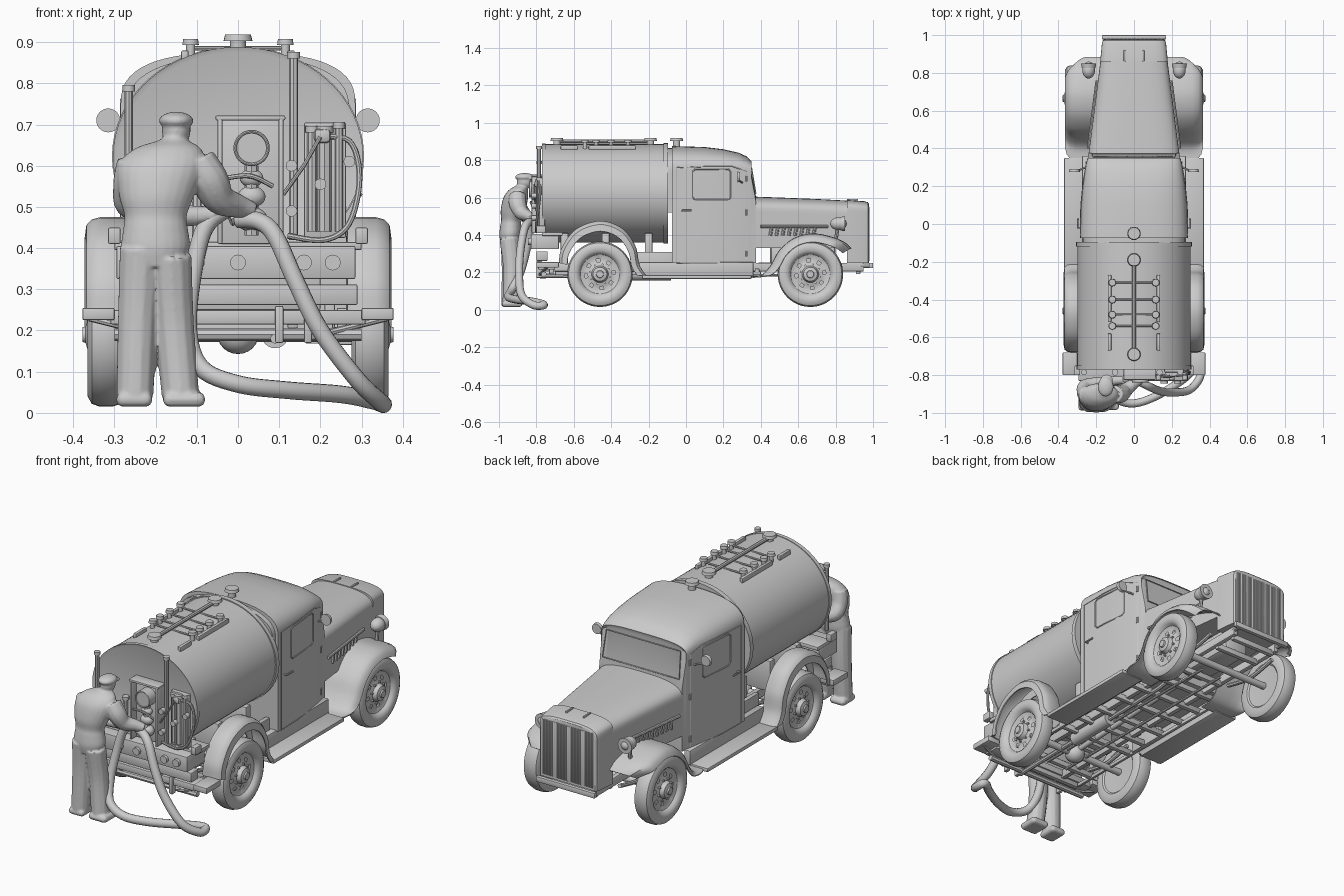
import bpy, bmesh, math
from mathutils import Matrix, Vector
C, S, PI = math.cos, math.sin, math.pi

def link(name, data):
    ob = bpy.data.objects.new(name, data)
    bpy.context.collection.objects.link(ob)
    return ob

def make(name, bm):
    bmesh.ops.recalc_face_normals(bm, faces=bm.faces)
    me = bpy.data.meshes.new(name)
    bm.to_mesh(me)
    return link(name, me)

def loft(name, rings, closed=True, skip=lambda i, j: False):
    bm = bmesh.new()
    vs = [[bm.verts.new(p) for p in r] for r in rings]
    n = len(vs[0])
    for i in range(len(vs) - 1):
        for j in range(n if closed else n - 1):
            if not skip(i, j):
                bm.faces.new((vs[i][j], vs[i][(j + 1) % n], vs[i + 1][(j + 1) % n], vs[i + 1][j]))
    if closed:
        bm.faces.new(vs[0])
        bm.faces.new(vs[-1])
    return make(name, bm)

def box(name, x0, x1, y0, y1, z0, z1, bev=0.004):
    bm = bmesh.new()
    bmesh.ops.create_cube(bm, size=1, matrix=Matrix.Translation(((x0 + x1) / 2, (y0 + y1) / 2, (z0 + z1) / 2))
                          @ Matrix.Diagonal((abs(x1 - x0), y1 - y0, z1 - z0, 1)))
    ob = make(name, bm)
    m = ob.modifiers.new("bevel", 'BEVEL')
    m.width, m.segments = bev, 2
    return ob

def cyl(name, a, b, r, r2=None, n=24):
    a, b = Vector(a), Vector(b)
    bm = bmesh.new()
    bmesh.ops.create_cone(bm, cap_ends=True, segments=n, radius1=r, radius2=r2 or r, depth=(b - a).length,
                          matrix=Matrix.Translation((a + b) / 2) @ (b - a).to_track_quat('Z', 'Y').to_matrix().to_4x4())
    return make(name, bm)

def ball(name, c, r):
    bm = bmesh.new()
    bmesh.ops.create_uvsphere(bm, u_segments=20, v_segments=12, radius=1, matrix=Matrix.Translation(c) @ Matrix.Diagonal((*r, 1)))
    return make(name, bm)

def smooth(p, n=6):
    out = []
    for i in range(len(p) - 1):
        for t in (k / n for k in range(n)):
            out.append(tuple(.5 * (2 * b + (c - a) * t + (2 * a - 5 * b + 4 * c - d) * t * t + (3 * b - a - 3 * c + d) * t ** 3)
                             for a, b, c, d in zip(p[max(i - 1, 0)], p[i], p[i + 1], p[min(i + 2, len(p) - 1)])))
    return out + [p[-1]]

def tube(name, pts, r=.006, curved=False, cyclic=False, res=2):
    cu = bpy.data.curves.new(name, 'CURVE')
    cu.dimensions, cu.bevel_depth, cu.bevel_resolution, cu.use_fill_caps = '3D', 1, res, True
    pts = smooth(pts) if curved else pts
    sp = cu.splines.new('POLY')
    sp.points.add(len(pts) - 1)
    sp.use_cyclic_u = cyclic
    for q, p in zip(sp.points, pts):
        q.co, q.radius = (*p[:3], 1), p[3] if len(p) > 3 else r
    return link(name, cu)

def arch(y, w, z0, z1, rz, e, n=28):
    # body cross-section: straight sides under a rounded top
    cs = [(C(PI * k / n), max(S(PI * k / n), 0)) for k in range(n + 1)]
    top = [(math.copysign(abs(c) ** (2 / e), c) * w, y, z1 - rz + rz * s ** (2 / e)) for c, s in cs]
    return [(w, y, z0)] + top + [(-w, y, z0)]

def ellipse(x, z, a, b, y, n):
    return [(x + a * C(2 * PI * i / n), y, z + b * S(2 * PI * i / n)) for i in range(n)]

# tank with end flanges
loft("tank", [ellipse(0, .622, .3 * k, .263 * k, y, 64) for y, k in
              ((-.765, .965), (-.77, 1.012), (-.75, 1.012), (-.75, 1), (-.12, 1), (-.12, 1.02), (-.095, 1.02), (-.095, .97))])
loft("tank_cab_joint", [arch(y, .27, .52, .865, .13, 2.5) for y in (-.1, -.07)])

# cab, hood and grille
CAB = ((-.075, .285), (.1, .28), (.25, .265), (.32, .252), (.345, .246), (.375, .24))
def cab_w(y):
    return next((p + (q - p) * (y - a) / (b - a) for (a, p), (b, q) in zip(CAB, CAB[1:]) if y <= b), .24)
def hood_w(y):
    return .242 - (y - .36) * .128
loft("cab", [arch(y, w, .25, *a) for y, w, *a in ((-.075, .285, .875, .13, 2.7), (.1, .28, .87, .13, 2.7), (.2, .272, .858, .12, 2.8), (.28, .26, .84, .1, 3),
             (.325, .252, .82, .08, 3), (.35, .246, .795, .06, 3.5), (.343, .246, .775, .05, 4), (.375, .24, .6, .04, 4))])
loft("hood", [arch(y, hood_w(y), .33, z, .08, 3) for y, z in ((.36, .605), (.5, .6), (.7, .592), (.87, .583))])
loft("radiator_shell", [arch(y, w, .25, z, .06, 3.5) for y, w, z in ((.86, .179, .587), (.955, .17, .58), (.972, .165, .575), (.978, .157, .567))])
for x in (-.144 + .009 * i for i in range(33)):
    box("grille_slat", x - .003, x + .003, .972, .981, .262, .55, .001)
tube("windscreen_frame", [(x, .347 + (.78 - z) / 6, z) for x, z in ((-.222, .622), (-.215, .758), (.215, .758), (.222, .622))], .003, cyclic=True)

def fender(name, s, path, cy, stations, y_tip=9):
    rows = []
    for y, z in smooth(path):
        pinch = max(0, (y - y_tip) * 12) ** 2 * .3
        rows.append([(s * (x - pinch * (x - .16)), y + (cy - y) * k, z + (.2 - z) * k) for x, k in stations])
    loft(name, rows, False).modifiers.new("thick", 'SOLIDIFY').thickness = .006

TYRE = ((.03, -.03), (.11, -.035), (.118, -.042), (.15, -.045), (.168, -.035), (.175, -.015), (.175, .015), (.168, .035), (.15, .045), (.125, .043),
        (.113, .034), (.105, .022), (.083, .014), (.066, .018), (.052, .022), (.045, .024), (.037, .045), (.02, .05), (.018, .057), (.005, .058))
for s, side in ((-1, "left_"), (1, "right_")):
    on = lambda y, z, o=0: (s * (cab_w(y) + o), y, z)
    # door, window, handle and hinges
    tube(side + "door_seam", [on(y, z) for y, z in ((-.05, .25), (-.05, .76), (.1, .765), (.25, .765), (.325, .74), (.325, .25), (.25, .25), (.1, .25))], .0025, cyclic=True)
    tube(side + "window_frame", [on(y, z) for y, z in ((.035, .6), (.035, .74), (.05, .752), (.1, .752), (.225, .752), (.24, .74), (.24, .6), (.225, .588),
                                                       (.1, .588), (.05, .588))], .004, cyclic=True)
    tube(side + "door_handle", [on(-.02, .53), on(-.02, .53, .015), on(.03, .53, .015)], .005)
    for z in (.3, .52, .7):
        cyl(side + "hinge", on(.325, z - .015), on(.325, z + .015), .007, n=10)
    # mirrors and headlights
    tube(side + "mirror_arm", [on(.3, .68), (s * .29, .285, .69), (s * .315, .285, .71)], .005)
    cyl(side + "mirror", (s * .315, .275, .71), (s * .315, .29, .71), .029, .026)
    ball(side + "headlight", (s * .24, .815, .46), (.034, .045, .034))
    cyl(side + "headlight_rim", (s * .24, .825, .46), (s * .24, .85, .46), .036, .04)
    tube(side + "headlight_stalk", [(s * .24, .81, .44), (s * .24, .8, .36)], .01)
    # hood louvres
    for y in (.45 + .033 * i for i in range(8)):
        tube(side + "louvre", [(s * hood_w(y), y, .395), (s * hood_w(y + .01), y + .01, .45)], .009)
    tube(side + "louvre_rail", [(s * (hood_w(y) + .005), y, .445) for y in (.4, .76)], .008)
    # fenders
    fender(side + "rear_fender", s, [(-.68, .25), (-.665, .33), (-.59, .43), (-.46, .475), (-.34, .435), (-.27, .34), (-.248, .24), (-.21, .18)], -.46,
           ((.262, .2), (.266, .03), (.28, 0), (.335, 0), (.355, .02), (.368, .07), (.373, .2)))
    fender(side + "front_fender", s, [(.33, .175), (.4, .185), (.45, .235), (.5, .32), (.58, .385), (.68, .408), (.78, .39), (.85, .36), (.885, .33)], .665,
           ((.165, 0), (.26, 0), (.31, .01), (.34, .05), (.357, .12), (.365, .22)), .8)
    # wheels with hand holes, nuts and leaf springs
    for y, end in ((-.46, "rear_"), (.665, "front_")):
        loft(side + end + "wheel", [[(s * (.32 + dx), y + r * C(2 * PI * k / 48), .19 + r * S(2 * PI * k / 48)) for k in range(48)] for r, dx in TYRE],
             skip=lambda i, j: i == 12 and j % 6 < 2)
        for a in (PI / 4 * (k + .67) for k in range(8)):
            cyl("wheel_nut", *((s * x, y + .053 * C(a), .19 + .053 * S(a)) for x in (.335, .35)), .006, n=6)
        tube(side + end + "spring", [(s * .2, y - .17, .235), (s * .2, y, .205), (s * .2, y + .17, .235)], .011, True)
    # running boards, chassis rails, rear steps, walkway rails
    for name, x0, x1, *d in (("running_board", .24, .37, -.235, .35, .165, .185), ("sill", .24, .275, -.25, .36, .18, .255),
                             ("frame_panel", .21, .235, -.27, -.06, .19, .31), ("chassis_rail", .12, .145, -.78, .95, .205, .25),
                             ("outer_rail", .215, .23, -.7, .4, .185, .205), ("rear_step", .3, .378, -.8, -.68, .225, .255),
                             ("tail_box", .285, .315, -.8, -.75, .41, .45), ("hood_latch", .045, .055, .86, .92, .575, .592),
                             ("walkway_rail", .12, .138, -.67, -.58, .855, .88), ("walkway_rail", .12, .138, -.52, -.27, .855, .88)):
        box(side + name, s * x0, s * x1, *d)
    tube(side + "brake_rod", [(s * .06, -.6, .185), (s * .06, .6, .185)], .007)
    tube(side + "bumper_horn", [(s * .13, .9, .235), (s * .14, .985, .235)], .012)
    tube(side + "step_bracket", [(s * .2, -.78, .19), (s * .36, -.74, .23)], .008)

# underside
for y in (-.72, -.6, -.3, -.18, -.05, .1, .24, .38, .52, .8, .92):
    w = .23 if y < .4 else .13
    box("cross_member", -w, w, y - .012, y + .012, .19, .22)
for y in (-.46, .665):
    cyl("axle", (-.3, y, .19), (.3, y, .19), .018)
ball("differential", (0, -.46, .19), (.05, .05, .047))
cyl("drive_shaft", (0, -.46, .2), (0, .45, .24), .014)
cyl("muffler", (.09, -.35, .19), (.09, -.08, .19), .033)
tube("exhaust_pipe", [(.09, -.78, .18), (.09, -.1, .19), (.09, .3, .2), (.07, .5, .25)], .012)
tube("tow_bar", [(-.3, -.76, .19), (.3, -.76, .19)], .015)

# engine, bumpers, tool box, metering cabinet and tank cradles
for part in (("engine_sump", -.07, .07, .45, .8, .22, .36, .02), ("front_bumper", -.17, .17, .978, 1, .222, .25),
             ("rear_box", -.295, .285, -.83, -.68, .325, .405), ("rear_beam", -.285, .29, -.8, -.74, .262, .312),
             ("rear_deck", -.3, .3, -.77, -.66, .395, .415), ("lower_beam", -.31, .31, -.79, -.7, .215, .25),
             ("meter_back", -.05, .11, -.785, -.76, .41, .72), ("meter_top", -.055, .115, -.825, -.76, .71, .722),
             ("meter_side", -.05, -.038, -.825, -.76, .41, .715), ("meter_side", .098, .11, -.825, -.76, .41, .715),
             ("gauge_panel", .16, .262, -.785, -.755, .425, .705), ("gauge_cover", .185, .225, -.81, -.77, .655, .69, .01),
             *(("rear_bracket", x - .01, x + .01, -.8, -.77, .17, .26) for x in (-.17, .1, .17)),
             *(("tank_cradle", -.2, .2, y - .02, y + .02, .25, .41) for y in (-.65, -.43, -.2))):
    box(*part)
for x in (-.1, 0, .16, .23):
    cyl("rear_lamp", (x, -.845, .365), (x, -.83, .365), .019)

# dial, valves and pipes
cyl("dial", (.033, -.835, .643), (.033, -.78, .643), .044)
tube("dial_rim", ellipse(.033, .643, .04, .04, -.835, 32), .004, cyclic=True)
for z, r in ((.57, .022), (.525, .026), (.47, .03)):
    ball("valve_body", (.033, -.8, z), (r * 1.3, r, r))
tube("valve_lever", [(-.03, -.82, .57), (.03, -.83, .575), (.085, -.82, .55)], .006, True)
tube("outlet_pipe", [(.033, -.8, .6), (.033, -.8, .43)], .017)
for x, z0, z1, r in ((.135, .42, .87, .011), (-.265, .45, .79, .01), (.18, .44, .69, .012), (.21, .44, .69, .017), (.245, .44, .7, .01), (-.1, .42, .6, .012)):
    tube("standpipe", [(x, -.785, z0), (x, -.785, z1)], r)
    cyl("standpipe_cap", (x, -.785, z1 - .01), (x, -.785, z1 + .006), r + .005, n=16)
tube("gauge_link", [(.11, -.8, .53), (.16, -.81, .6), (.2, -.81, .67)], .005)
tube("thin_hose", [(.19, -.8, .67), (.27, -.78, .66), (.295, -.785, .57), (.27, -.8, .46), (.21, -.8, .42), (.12, -.8, .43)], .007, True)
for x, z in ((.13, .6), (.2, .555), (.27, .61), (.13, .49)):
    cyl("tap_wheel", (x, -.825, z), (x, -.8, z), .014, n=12)

# roof pipes and filler caps
ROWS = (-.31, -.4, -.48, -.54)
tube("top_pipe", [(0, -.69, .9), (0, -.19, .9)], .01)
for x, y, r, z in [(0, y, .035, .906) for y in (-.69, -.19, -.05)] + [(x, y, .02, .896) for x in (-.115, .115) for y in ROWS]:
    cyl("filler_neck", (x, y, z - .05), (x, y, z), r * .55)
    cyl("filler_cap", (x, y, z - .003), (x, y, z + .012), r, r * .9)
for y in ROWS:
    tube("cross_rod", [(-.115, y, .885), (.115, y, .885)], .005)

# fuel hose looping over the ground
tube("hose", [(-.02, -.82, .5), (-.08, -.83, .45), (-.11, -.85, .33), (-.12, -.885, .2), (-.09, -.93, .11), (0, -.95, .07), (.12, -.91, .055), (.25, -.83, .045),
              (.325, -.765, .03), (.35, -.77, .022), (.345, -.82, .027), (.29, -.88, .08), (.2, -.892, .2), (.14, -.885, .32), (.09, -.865, .43),
              (.05, -.845, .465), (0, -.82, .47)], .0215, True, res=4)
tube("nozzle", [(-.02, -.82, .47), (.03, -.81, .49), (.035, -.79, .54)], .018)

# worker
torso = smooth([(-.2, -.945, .355, .06, .045), (-.2, -.94, .4, .083, .058), (-.2, -.937, .45, .078, .056), (-.2, -.935, .48, .076, .053), (-.197, -.925, .53, .092, .066),
                (-.185, -.91, .6, .106, .066), (-.17, -.895, .642, .08, .05), (-.155, -.875, .665, .03, .033), (-.15, -.865, .69, .03, .033)], 4)
man = [loft("worker", [[(x + p - x, q, z) for p, q, _ in ((x + a * C(k * PI / 12), y + b * S(k * PI / 12), z) for k in range(24))] for x, y, z, a, b in torso]),
       ball("head", (-.15, -.862, .685), (.035, .043, .04)), ball("cap", (-.15, -.862, .709), (.042, .052, .022)), ball("cap_peak", (-.145, -.825, .7), (.034, .03, .008)),
       box("shoe", -.295, -.208, -.988, -.88, .015, .05, .015), box("shoe", -.182, -.08, -.985, -.875, .015, .05, .015)]
for name, pts in (("leg", [(-.235, -.945, .4, .053), (-.243, -.938, .25, .049), (-.25, -.942, .045, .046)]),
                  ("leg", [(-.165, -.945, .38, .053), (-.155, -.93, .22, .048), (-.14, -.935, .045, .046)]),
                  ("arm", [(-.1, -.9, .61, .047), (-.07, -.9, .565, .047), (-.045, -.88, .52, .039), (.0, -.845, .502, .029), (.035, -.825, .49, .022)]),
                  ("arm", [(-.25, -.905, .605, .045), (-.264, -.89, .55, .04), (-.255, -.855, .5, .035), (-.15, -.835, .48, .028), (-.05, -.825, .48, .021)])):
    man.append(tube(name, pts, curved=True, res=4))

def to_mesh(obs):
    bpy.ops.object.select_all(action='DESELECT')
    for o in obs:
        o.select_set(True)
    bpy.context.view_layer.objects.active = obs[0]
    bpy.ops.object.convert(target='MESH')
to_mesh(man)
bpy.ops.object.join()
worker = bpy.context.object
blend, soften = worker.modifiers.new("blend", 'REMESH'), worker.modifiers.new("soften", 'SMOOTH')
blend.mode, blend.voxel_size, soften.iterations = 'VOXEL', .005, 3

# finish every part as a smooth-shaded mesh with crisp edges
to_mesh(list(bpy.context.scene.objects))
bpy.ops.object.shade_smooth_by_angle(angle=math.radians(35))
